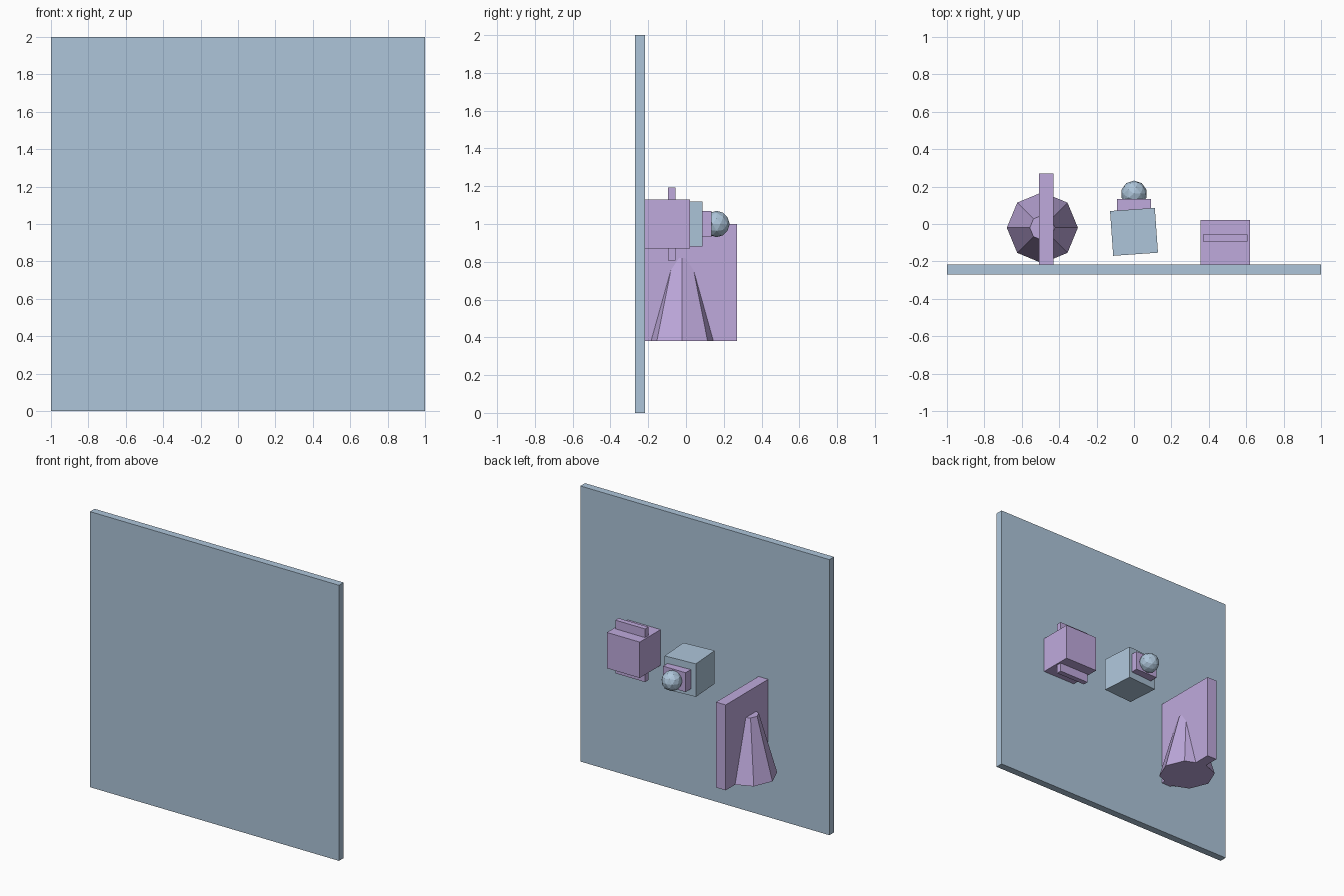
import bpy, bmesh
from math import radians
from mathutils import Matrix, Vector

if "Cube" in bpy.data.objects:
    bpy.data.objects.remove(bpy.data.objects["Cube"])


def material(name, rgb):
    m = bpy.data.materials.new(name)
    m.diffuse_color = (*rgb, 1)
    m.use_nodes = True
    m.node_tree.nodes["Principled BSDF"].inputs["Base Color"].default_value = m.diffuse_color
    return m


BLUE = material("pale_blue", (0.42, 0.56, 0.70))
LILAC = material("lilac", (0.52, 0.40, 0.72))


def finish(name, bm, mat, loc, turn=0):
    me = bpy.data.meshes.new(name)
    bm.to_mesh(me)
    bm.free()
    me.materials.append(mat)
    ob = bpy.data.objects.new(name, me)
    ob.location = loc
    ob.rotation_euler.z = radians(turn)
    bpy.context.collection.objects.link(ob)
    return ob


def box(name, lo, hi, mat, turn=0):
    lo, hi = Vector(lo), Vector(hi)
    bm = bmesh.new()
    bmesh.ops.create_cube(bm, size=1, matrix=Matrix.Diagonal((*(hi - lo), 1)))
    return finish(name, bm, mat, (lo + hi) / 2, turn)


# Large upright wall panel
box("wall_panel", (-1, -0.27, 0), (1, -0.217, 2), BLUE)

# Left group: upright fin with an eight-sided tapered cone through it
box("fin", (-0.508, -0.217, 0.38), (-0.43, 0.27, 1.0), LILAC)
bm = bmesh.new()
bmesh.ops.create_cone(bm, cap_ends=True, segments=8, radius1=0.19,
                      radius2=0.067, depth=0.44)
finish("tapered_cone", bm, LILAC, (-0.49, -0.02, 0.60))

# Middle group: slightly turned block, collar and faceted ball
box("turned_block", (-0.12, -0.162, 0.88), (0.12, 0.078, 1.12), BLUE, 4)
box("collar", (-0.09, 0.06, 0.93), (0.09, 0.134, 1.07), LILAC)
bm = bmesh.new()
bmesh.ops.create_icosphere(bm, subdivisions=2, radius=0.07)
finish("ball", bm, BLUE, (0, 0.162, 1.0))

# Right group: block with a thin slab passing through it
box("side_block", (0.356, -0.217, 0.87), (0.62, 0.022, 1.13), LILAC)
box("thin_slab", (0.368, -0.094, 0.807), (0.607, -0.056, 1.193), LILAC)
